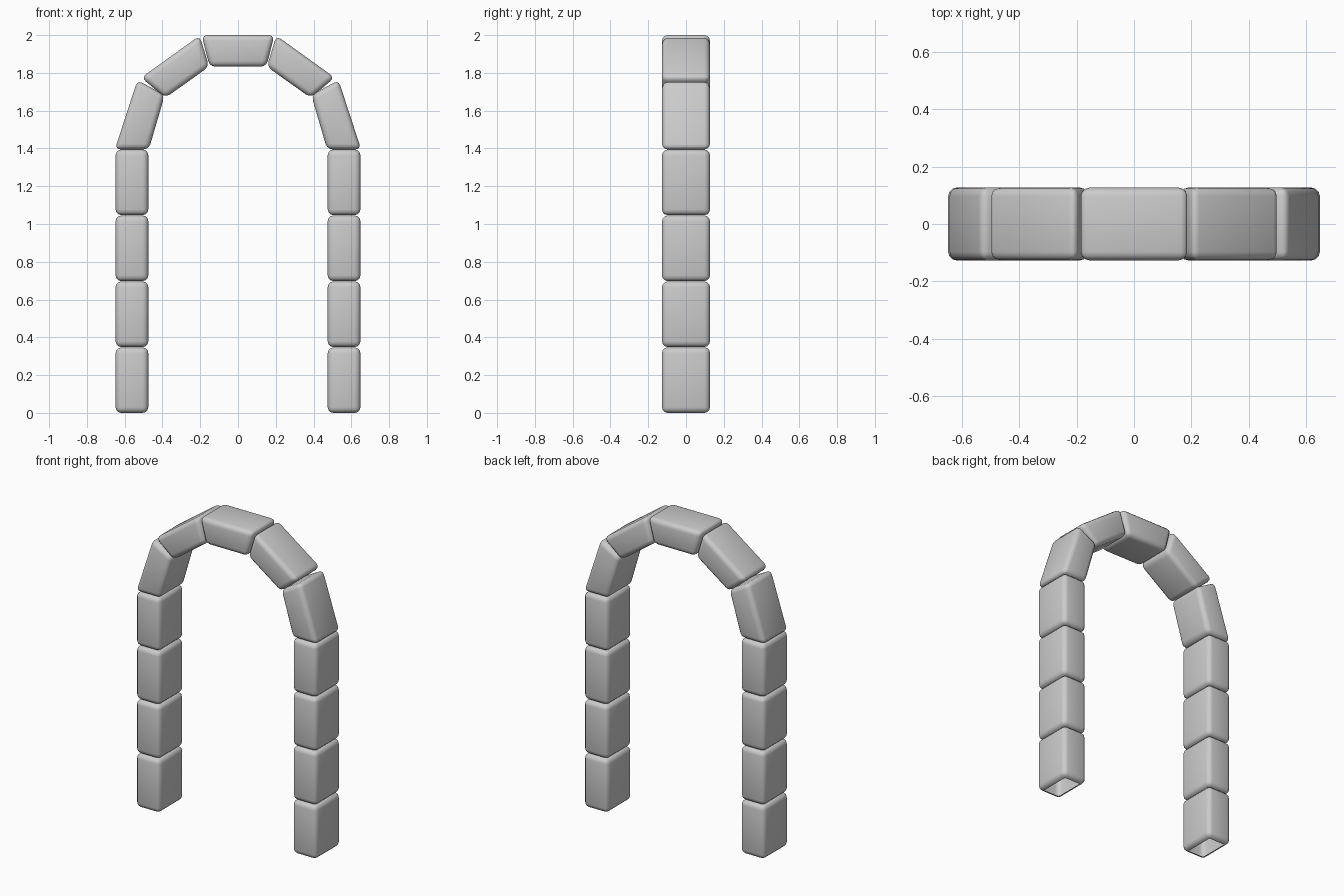
import bpy, bmesh

if "Cube" in bpy.data.objects:
    bpy.data.objects.remove(bpy.data.objects["Cube"])

DEPTH = 0.127   # half depth in y
BEVEL = 0.03


def stone(name, outline, open_bottom=False):
    """Rounded stone extruded in y from a four-point x/z outline."""
    bm = bmesh.new()
    front = [bm.verts.new((x, -DEPTH, z)) for x, z in outline]
    back = [bm.verts.new((x, DEPTH, z)) for x, z in outline]
    bm.faces.new(front)
    bm.faces.new(back[::-1])
    n = len(outline)
    for i in range(n):
        j = (i + 1) % n
        bm.faces.new((front[j], front[i], back[i], back[j]))
    bmesh.ops.recalc_face_normals(bm, faces=bm.faces[:])
    bmesh.ops.bevel(bm, geom=bm.edges[:], offset=BEVEL, offset_type='OFFSET',
                    segments=3, profile=0.5, affect='EDGES')
    if open_bottom:
        flat = [f for f in bm.faces if f.normal.z < -0.999 and
                all(v.co.z < 0.001 for v in f.verts)]
        bmesh.ops.delete(bm, geom=flat, context='FACES')
    mesh = bpy.data.meshes.new(name)
    bm.to_mesh(mesh)
    bm.free()
    obj = bpy.data.objects.new(name, mesh)
    bpy.context.collection.objects.link(obj)
    bpy.ops.object.select_all(action='DESELECT')
    obj.select_set(True)
    bpy.context.view_layer.objects.active = obj
    bpy.ops.object.shade_smooth_by_angle(angle=0.7)
    return obj


# Curved part of the arch, right-hand outlines
lower_voussoir = [(0.472, 1.395), (0.652, 1.395), (0.532, 1.762), (0.388, 1.682)]
upper_voussoir = [(0.385, 1.668), (0.512, 1.775), (0.203, 1.997), (0.153, 1.833)]

for side, s in (("right", 1), ("left", -1)):
    # Pillar of four stacked stones, hollow at the foot
    for i in range(4):
        z0, z1 = i * 0.349, (i + 1) * 0.349 - 0.002
        stone(f"{side}_pillar_stone_{i + 1}",
              [(s * x, z) for x, z in
               ((0.475, z0), (0.648, z0), (0.648, z1), (0.475, z1))],
              open_bottom=(i == 0))
    # Angled arch stones
    stone(f"{side}_lower_arch_stone", [(s * x, z) for x, z in lower_voussoir])
    stone(f"{side}_upper_arch_stone", [(s * x, z) for x, z in upper_voussoir])

# Keystone
stone("keystone", [(-0.15, 1.833), (0.15, 1.833), (0.193, 2.0), (-0.193, 2.0)])
